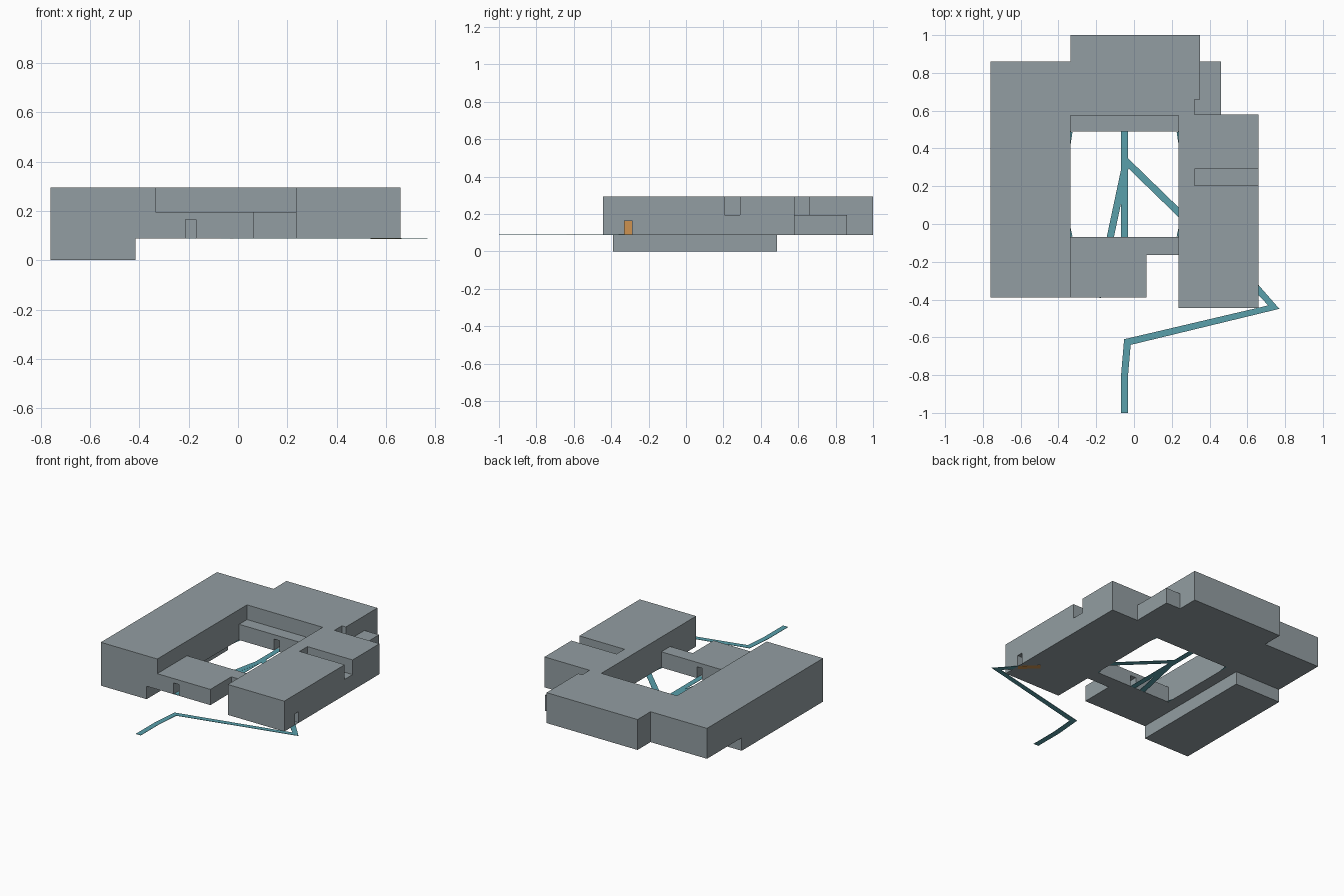
import bpy, bmesh, math
from mathutils import Vector

if "Cube" in bpy.data.objects:
    bpy.data.objects.remove(bpy.data.objects["Cube"])


def material(name, rgb):
    m = bpy.data.materials.new(name)
    m.diffuse_color = (*rgb, 1)
    m.use_nodes = True
    m.node_tree.nodes["Principled BSDF"].inputs["Base Color"].default_value = m.diffuse_color
    return m


GREY = material("grey_wall", (0.29, 0.34, 0.36))
TEAL = material("teal_path", (0.10, 0.35, 0.41))
ORANGE = material("orange_step", (0.62, 0.29, 0.08))

FLOOR, LOW, HIGH = 0.088, 0.195, 0.295


def prism(name, outline, z0, z1, mat):
    """Extrude a plan outline between two heights."""
    bm = bmesh.new()
    face = bm.faces.new([bm.verts.new((x, y, z0)) for x, y in outline])
    ext = bmesh.ops.extrude_face_region(bm, geom=[face])
    for v in ext["geom"]:
        if isinstance(v, bmesh.types.BMVert):
            v.co.z = z1
    bmesh.ops.recalc_face_normals(bm, faces=bm.faces)
    me = bpy.data.meshes.new(name)
    bm.to_mesh(me)
    bm.free()
    me.materials.append(mat)
    ob = bpy.data.objects.new(name, me)
    bpy.context.collection.objects.link(ob)
    return ob


def rect(x0, x1, y0, y1):
    return [(x0, y0), (x1, y0), (x1, y1), (x0, y1)]


def combine(target, other, operation):
    """Boolean another solid into the target and discard it."""
    mod = target.modifiers.new(operation, 'BOOLEAN')
    mod.operation, mod.object, mod.solver = operation, other, 'EXACT'
    dg = bpy.context.evaluated_depsgraph_get()
    target.data = bpy.data.meshes.new_from_object(target.evaluated_get(dg))
    target.modifiers.clear()
    bpy.data.objects.remove(other)


def path(name, points, width=0.037, mat=TEAL, z0=0.0885, z1=0.0905):
    """Thin flat strip with mitred corners along a polyline."""
    pts = [Vector(p) for p in points]
    left, right = [], []
    for i, p in enumerate(pts):
        a = (p - pts[i - 1]).normalized() if i else None
        b = (pts[i + 1] - p).normalized() if i < len(pts) - 1 else None
        a, b = a or b, b or a
        na, nb = Vector((-a.y, a.x)), Vector((-b.y, b.x))
        n = (na + nb).normalized()
        off = n * (width / 2 / max(n.dot(na), 0.6))
        left.append(tuple(p + off))
        right.append(tuple(p - off))
    return prism(name, left + right[::-1], z0, z1, mat)


# tall storey: west, north and east wings around the courtyard
building = prism("building", [
    (-.76, -.39), (-.335, -.39), (-.335, .575), (.235, .575), (.235, -.445),
    (.66, -.445), (.66, .205), (.32, .205), (.32, .29), (.66, .29), (.66, .58),
    (.32, .58), (.32, .66), (.35, .66), (.35, 1), (-.335, 1), (-.335, .86),
    (-.76, .86)], FLOOR, HIGH, GREY)

# low roofed links, north-east annex and basement
parts = [
    ("south_link", [(-.335, -.39), (.065, -.39), (.065, -.165), (.235, -.165),
                    (.235, -.07), (-.335, -.07)], FLOOR, LOW),
    ("courtyard_gallery", rect(-.335, .235, .49, .575), FLOOR, LOW),
    ("east_slot_floor", rect(.32, .66, .205, .29), FLOOR, LOW),
    ("annex", [(.32, .58), (.46, .58), (.46, .86), (.35, .86), (.35, .66),
               (.32, .66)], FLOOR, LOW),
    ("basement", rect(-.76, -.415, -.39, .487), 0, FLOOR),
]
for name, outline, z0, z1 in parts:
    combine(building, prism(name, outline, z0, z1, GREY), 'UNION')

# doorway recesses
doors = [
    rect(-.212, -.17, -.41, -.25),   # front
    rect(.52, .68, -.33, -.29),      # east
    rect(-.073, -.032, .47, .63),    # courtyard north
    rect(-.073, -.032, -.2, -.05),   # courtyard south
]
for outline in doors:
    combine(building, prism("doorway", outline, FLOOR + .001, .165, GREY), 'DIFFERENCE')

# merge coplanar faces
bm = bmesh.new()
bm.from_mesh(building.data)
bmesh.ops.remove_doubles(bm, verts=bm.verts, dist=1e-5)
bmesh.ops.dissolve_limit(bm, angle_limit=math.radians(1), verts=bm.verts, edges=bm.edges)
bm.to_mesh(building.data)
bm.free()

# walking routes
path("entrance_path", [(-.05, -1), (-.05, -.8), (-.035, -.625), (.74, -.44),
                       (.645, -.335), (-.045, .335)])
path("courtyard_path", [(-.05, .52), (-.05, -.1)], z1=.0902)
path("front_door_path", [(-.045, .31), (-.193, -.388)], z1=.0908)
for i, s in enumerate((-1, 1)):
    edge = -.335 if s < 0 else .235
    for j, (y0, y1) in enumerate(((.49, .35), (-.07, .03))):
        path(f"corner_path_{i}{j}", [(edge + s * .009, y0), (edge + s * .03, y1)])

# orange step inside the east door, also showing under the floor
prism("east_step", rect(.521, .525, -.33, -.29), FLOOR + .001, .162, ORANGE)
path("east_step_underside", [(.65, -.338), (.55, -.242)], mat=ORANGE, z0=.087, z1=.0885)
